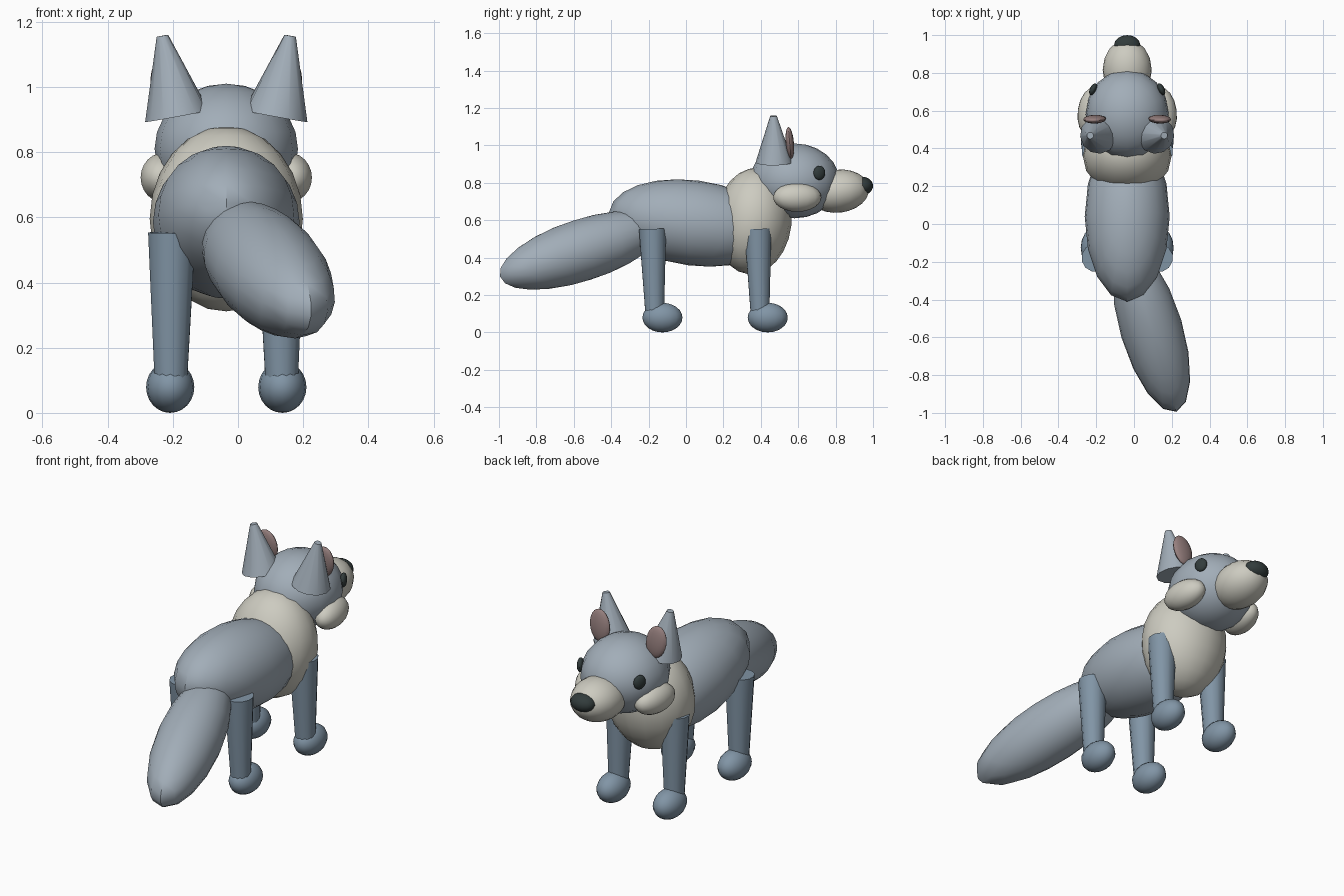
import bpy
from math import radians
from mathutils import Vector

if "Cube" in bpy.data.objects:
    bpy.data.objects.remove(bpy.data.objects["Cube"], do_unlink=True)

MID = -0.036  # x of the animal's plane of symmetry
SIDES = (("left", 1), ("right", -1))


def material(name, rgb):
    mat = bpy.data.materials.new(name)
    mat.use_nodes = True
    color = (*rgb, 1)
    mat.diffuse_color = color
    bsdf = mat.node_tree.nodes["Principled BSDF"]
    bsdf.inputs["Base Color"].default_value = color
    bsdf.inputs["Roughness"].default_value = 0.8
    return mat


FUR = material("grey fur", (0.36, 0.42, 0.48))
CREAM = material("cream fur", (0.61, 0.60, 0.53))
LEG = material("blue grey legs", (0.22, 0.30, 0.38))
PINK = material("inner ear pink", (0.30, 0.21, 0.205))
DARK = material("dark nose and eyes", (0.032, 0.045, 0.045))


def finish(name, mat):
    obj = bpy.context.object
    obj.name = name
    obj.data.materials.append(mat)
    bpy.ops.object.transform_apply(location=False, rotation=True, scale=True)
    bpy.ops.object.shade_smooth_by_angle(angle=radians(40))
    return obj


def ellipsoid(name, mat, center, radii, tilt=(0, 0, 0)):
    """Stretched ball; x is measured from the plane of symmetry."""
    x, y, z = center
    bpy.ops.mesh.primitive_uv_sphere_add(
        segments=16, ring_count=12, radius=1, location=(MID + x, y, z),
        rotation=[radians(a) for a in tilt])
    bpy.context.object.scale = radii
    return finish(name, mat)


def taper(name, mat, base, tip, r_base, r_tip, sides=12):
    """Cone frustum running from base to tip."""
    a, b = Vector(base), Vector(tip)
    axis = b - a
    center = (a + b) / 2 + Vector((MID, 0, 0))
    bpy.ops.mesh.primitive_cone_add(
        vertices=sides, radius1=r_base, radius2=r_tip, depth=axis.length,
        location=center, rotation=axis.to_track_quat("Z", "Y").to_euler())
    return finish(name, mat)


# Torso and chest
ellipsoid("body", FUR, (0, 0.04, 0.585), (0.225, 0.455, 0.228), (-7.5, 0, 0))
ellipsoid("chest", CREAM, (0, 0.36, 0.595), (0.235, 0.205, 0.285), (-6, 0, 0))

# Head, muzzle and nose
ellipsoid("head", FUR, (0, 0.58, 0.81), (0.22, 0.24, 0.2))
ellipsoid("muzzle", CREAM, (0, 0.815, 0.755), (0.13, 0.165, 0.115), (7, 0, 0))
ellipsoid("nose", DARK, (0, 0.945, 0.783), (0.07, 0.055, 0.048))

# Tail, drooping and swung to one side
tail = ellipsoid("tail", FUR, (0.128, -0.555, 0.44), (0.165, 0.48, 0.165))
aim = Vector((-0.275, 0.915, 0.295))
tail.rotation_euler = aim.to_track_quat("Y", "Z").to_euler()

# Paired parts
for side, s in SIDES:
    ellipsoid(side + "_cheek", CREAM, (s * 0.19, 0.595, 0.722),
              (0.072, 0.13, 0.077), (0, 0, s * 8))
    ellipsoid(side + "_eye", DARK, (s * 0.18, 0.713, 0.853),
              (0.018, 0.034, 0.038), (0, 0, s * 25))
    taper(side + "_ear", FUR, (s * 0.151, 0.472, 0.91),
          (s * 0.196, 0.468, 1.157), 0.1, 0.018)
    ellipsoid(side + "_inner_ear", PINK, (s * 0.172, 0.555, 1.013),
              (0.06, 0.022, 0.086), (5, s * 8, 0))
    for end, y in (("front", 0.388), ("rear", -0.175)):
        taper(f"{end}_{side}_leg", LEG, (s * 0.17, y + 0.008, 0.09),
              (s * 0.167, y - 0.004, 0.553), 0.051, 0.075)
        ellipsoid(f"{end}_{side}_foot", LEG, (s * 0.172, y + 0.049, 0.079),
                  (0.074, 0.107, 0.079))
